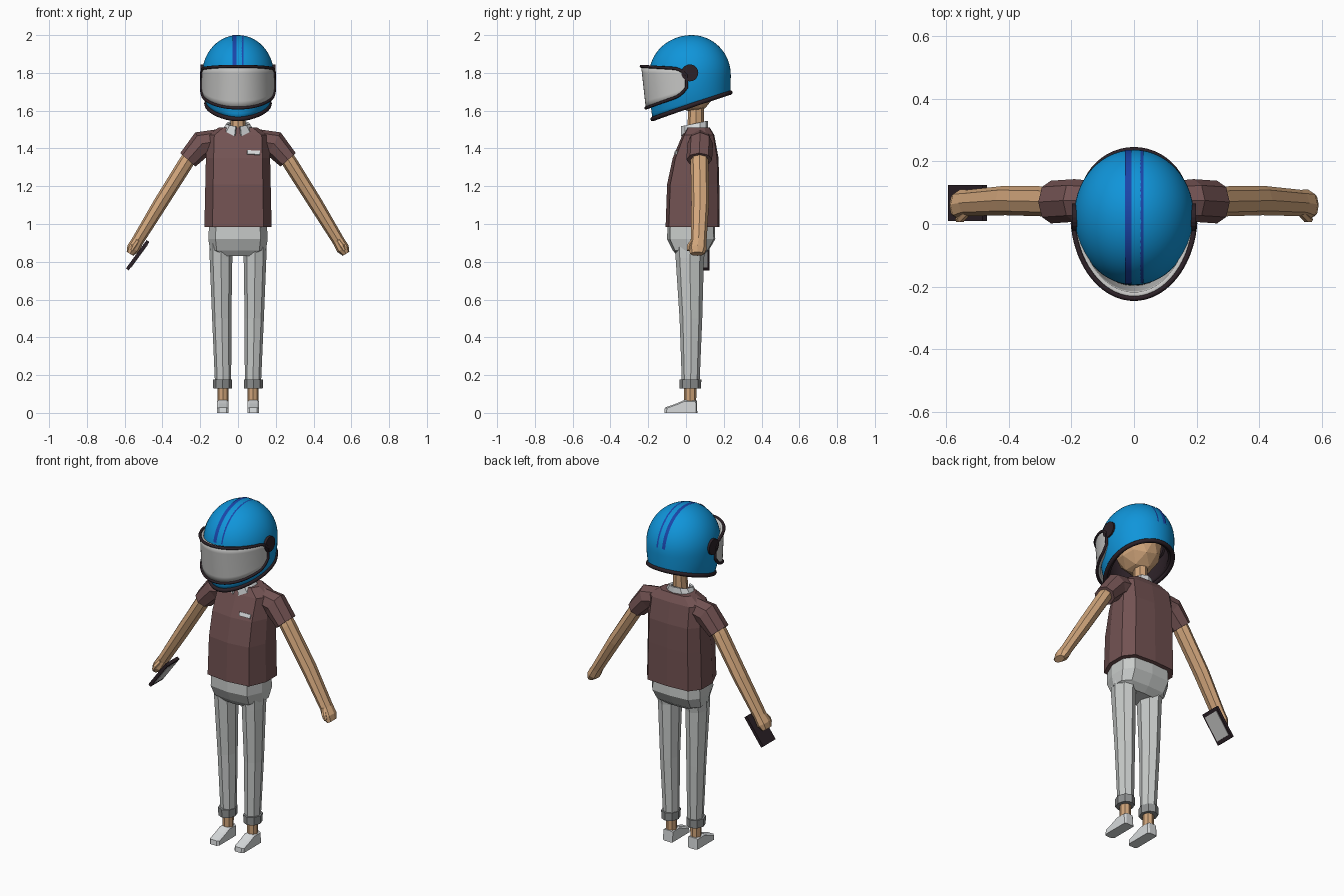
import bpy, bmesh
from math import sin, cos, pi, radians, sqrt
from mathutils import Vector, Matrix

cube = bpy.data.objects.get("Cube")
if cube:
    bpy.data.objects.remove(cube, do_unlink=True)


def material(name, r, g, b):
    m = bpy.data.materials.new(name)
    m.use_nodes = True
    m.diffuse_color = (r, g, b, 1)
    m.node_tree.nodes["Principled BSDF"].inputs["Base Color"].default_value = (r, g, b, 1)
    return m


BLUE = material("helmet blue", .005, .30, .70)
NAVY = material("stripe navy", .01, .06, .40)
BLACK = material("trim black", .025, .015, .02)
VISOR = material("visor grey", .56, .56, .55)
SHIRT = material("shirt maroon", .17, .085, .085)
SKIN = material("skin tan", .64, .38, .20)
PANTS = material("trouser grey", .58, .60, .59)
CUFF = material("cuff grey", .27, .28, .28)
WHITE = material("off white", .68, .70, .71)


def add_mesh(name, bm, mats):
    mesh = bpy.data.meshes.new(name)
    bm.to_mesh(mesh)
    bm.free()
    ob = bpy.data.objects.new(name, mesh)
    bpy.context.collection.objects.link(ob)
    for m in mats:
        mesh.materials.append(m)
    return ob


def loft(name, rings, mats, closed=True, caps=(0, -1)):
    """Skin a row of equal-sized rings."""
    bm = bmesh.new()
    rows = [[bm.verts.new(p) for p in ring] for ring in rings]
    n = len(rows[0])
    for a, b in zip(rows, rows[1:]):
        for j in range(n if closed else n - 1):
            k = (j + 1) % n
            bm.faces.new((a[j], a[k], b[k], b[j]))
    for c in caps:
        bm.faces.new(rows[c])
    if len(caps) == 2:
        bmesh.ops.recalc_face_normals(bm, faces=bm.faces[:])
    return add_mesh(name, bm, mats)


def limb(name, stations, mat, sides=8, side=1):
    """Tube through (x, y, z, in-plane radius, depth radius) stations."""
    rings = []
    for i, (x, y, z, rp, ry) in enumerate(stations):
        a, b = stations[max(i - 1, 0)], stations[min(i + 1, len(stations) - 1)]
        d = Vector((b[0] - a[0], 0, b[2] - a[2])).normalized()
        p = Vector((d.z, 0, -d.x))
        ring = []
        for k in range(sides):
            t = 2 * pi * k / sides
            v = Vector((x, y, z)) + p * rp * cos(t) + Vector((0, ry * sin(t), 0))
            ring.append((v.x * side, v.y, v.z))
        rings.append(ring)
    return loft(name, rings, [mat])


def body(name, stations, mat):
    """Faceted trunk from (z, half width, front y, back y) stations."""
    half = [(0, 0), (.76, .06), (1, .4), (1, .76), (.74, .97), (0, 1)]
    outline = half + [(-u, v) for u, v in half[-2:0:-1]]
    return loft(name, [[(u * w, f + v * (b - f), z) for u, v in outline]
                       for z, w, f, b in stations], [mat])


def tube(name, points, radius, mat):
    cu = bpy.data.curves.new(name, "CURVE")
    cu.dimensions = "3D"
    cu.bevel_depth = radius
    cu.bevel_resolution = 2
    sp = cu.splines.new("POLY")
    sp.points.add(len(points) - 1)
    for q, p in zip(sp.points, points):
        q.co = (*p, 1)
    sp.use_cyclic_u = True
    cu.materials.append(mat)
    ob = bpy.data.objects.new(name, cu)
    bpy.context.collection.objects.link(ob)


def solidify(ob, thickness, offset=0):
    m = ob.modifiers.new("thickness", "SOLIDIFY")
    m.thickness = thickness
    m.offset = -1
    m.material_offset = m.material_offset_rim = offset


def smooth(ob):
    bpy.ops.object.select_all(action="DESELECT")
    ob.select_set(True)
    bpy.context.view_layer.objects.active = ob
    bpy.ops.object.shade_smooth_by_angle(angle=radians(40))


def plate(name, size, matrix, mat):
    bm = bmesh.new()
    bmesh.ops.create_cube(bm, size=1, matrix=matrix @ Matrix.Diagonal((*size, 1)))
    return add_mesh(name, bm, [mat])


# Helmet shell: tilted rim below, half ellipsoid above
YC, ZC, RX, RZ = .03, 1.79, .19, .21


def depth(s):
    return .225 if s < 0 else .207


SEG = 56
angles = [2 * pi * k / SEG for k in range(SEG)]
rings = []
for i in range(8):
    ring = []
    for a in angles:
        y = depth(sin(a)) * sin(a)
        rim = 1.619 + .325 * (YC + y)
        z = rim + (ZC - rim) * i / 8
        ring.append((RX * cos(a) * sqrt(1 - ((ZC - z) / .33) ** 2),
                     YC + y * sqrt(1 - ((ZC - z) / .6) ** 2), z))
    rings.append(ring)
for i in range(16):
    e = radians(i * 5.8)
    rings.append([(RX * cos(a) * cos(e), YC + depth(sin(a)) * sin(a) * cos(e),
                   ZC + RZ * sin(e)) for a in angles])
shell = loft("helmet_shell", rings, [BLUE, BLACK], caps=(-1,))
smooth(shell)
solidify(shell, .025, 1)
tube("helmet_rim", rings[0], .012, BLACK)

# Racing stripes over the crown
for name, x0, x1 in (("stripe_right", -.028, -.008), ("stripe_left", .012, .03)):
    strip = []
    for i in range(33):
        a = radians(12 + i * 5)
        k = 1.006 * sqrt(1 - (x1 / RX) ** 2)
        strip.append([(x, YC - depth(-cos(a)) * cos(a) * k, ZC + RZ * sin(a) * k)
                      for x in (x0, x1)])
    smooth(loft(name, strip, [NAVY], closed=False, caps=()))

# Visor with rounded ends, its trim and pivots
cols = []
for j in range(41):
    u = j / 20 - 1
    phi = u * radians(84)
    y = YC - .262 * cos(phi)
    top, low = 1.82 - .065 * y, 1.69 + .33 * y
    end = max(0, abs(u) - .82) / .18
    half = (top - low) / 2 * sqrt(1 - .75 * end ** 2)
    col = []
    for i in range(7):
        z = (top + low) / 2 + half * (i / 3 - 1)
        col.append((.195 * sin(phi), YC - (.268 - .11 * (1.84 - z)) * cos(phi), z))
    cols.append(col)
rows = [list(r) for r in zip(*cols)]
visor = loft("visor", rows, [VISOR], closed=False, caps=())
smooth(visor)
solidify(visor, .02)
edge = rows[0] + [c[-1] for c in (cols[-1],)] + rows[-1][-2::-1]
tube("visor_trim", edge, .008, BLACK)
for s, tag in ((1, "left"), (-1, "right")):
    limb("visor_pivot_" + tag, [(.15, .02, 1.8, .045, .045), (.198, .02, 1.8, .045, .045)],
         BLACK, 20, s)

# Head and neck
bm = bmesh.new()
bmesh.ops.create_icosphere(bm, subdivisions=2, radius=1, matrix=Matrix.Translation(
    (0, .035, 1.75)) @ Matrix.Diagonal((.125, .135, .16, 1)))
add_mesh("head", bm, [SKIN])
limb("neck", [(0, .05, 1.48, .04, .045), (0, .055, 1.65, .036, .04)], SKIN)

# Shirt, collar and chest badge
body("shirt_body", [(.985, .178, -.108, .178), (1.21, .173, -.10, .176),
                    (1.35, .17, -.07, .172), (1.47, .165, -.02, .15),
                    (1.512, .10, .005, .125)], SHIRT)
collar = []
for r, z0, drop in ((.088, 1.497, .018), (.062, 1.532, 0)):
    ring = []
    for k in range(11):
        a = radians(-78 + 33.6 * k)
        y = .045 + .072 * sin(a)
        ring.append((r * cos(a), y, z0 + .2 * (y - .045) - (drop if k in (0, 10) else 0)))
    collar.append(ring)
solidify(loft("collar", collar, [WHITE], closed=False, caps=()), .012)
plate("chest_badge", (.068, .009, .022), Matrix.Translation((.083, -.053, 1.378))
      @ Matrix.Rotation(radians(-22), 4, "X") @ Matrix.Rotation(radians(6), 4, "Z"), WHITE)

# Trousers seat
body("trouser_seat", [(1.0, .153, -.098, .152), (.92, .157, -.10, .155),
                      (.86, .148, -.07, .12), (.83, .10, -.045, .085)], PANTS)

# Paired limbs
foot = [(-.115, 0), (-.112, .028), (-.05, .05), (-.01, .068), (.057, .066), (.06, 0)]
for s, tag in ((1, "left"), (-1, "right")):
    limb("sleeve_" + tag, [(.10, .075, 1.44, .062, .06), (.19, .075, 1.425, .07, .068),
                           (.265, .07, 1.34, .054, .068)], SHIRT, 8, s)
    limb("arm_" + tag, [(.24, .072, 1.38, .036, .044), (.275, .072, 1.325, .04, .048),
                        (.41, .075, 1.11, .038, .047), (.532, .067, .91, .032, .042),
                        (.555, .062, .87, .035, .048), (.572, .06, .842, .02, .038)],
         SKIN, 8, s)
    limb("thumb_" + tag, [(.53, .04, .915, .012, .015), (.55, .018, .885, .014, .014),
                          (.563, .014, .86, .009, .009)], SKIN, 6, s)
    limb("trouser_leg_" + tag, [(.09, .025, .90, .062, .085), (.09, .02, .82, .06, .075),
                                (.086, .026, .5, .051, .06), (.079, .025, .16, .043, .047)],
         PANTS, 8, s)
    limb("trouser_cuff_" + tag, [(.082, .023, .177, .05, .058), (.082, .023, .13, .049, .057)],
         CUFF, 8, s)
    limb("ankle_" + tag, [(.08, .022, .16, .03, .033), (.08, .022, .05, .029, .032)],
         SKIN, 8, s)
    loft("shoe_" + tag, [[(s * (.081 + dx), y * k, z * k) for y, z in foot]
                         for dx, k in ((-.031, .9), (-.02, 1), (.02, 1), (.031, .9))], [WHITE])

# Handheld device with its screen facing inward
grip = Matrix.Translation((-.531, .067, .835)) @ Matrix.Rotation(.631, 4, "Y")
plate("phone_case", (.018, .115, .186), grip, BLACK)
plate("phone_screen", (.004, .095, .145), grip @ Matrix.Translation((.0095, 0, 0)), VISOR)
